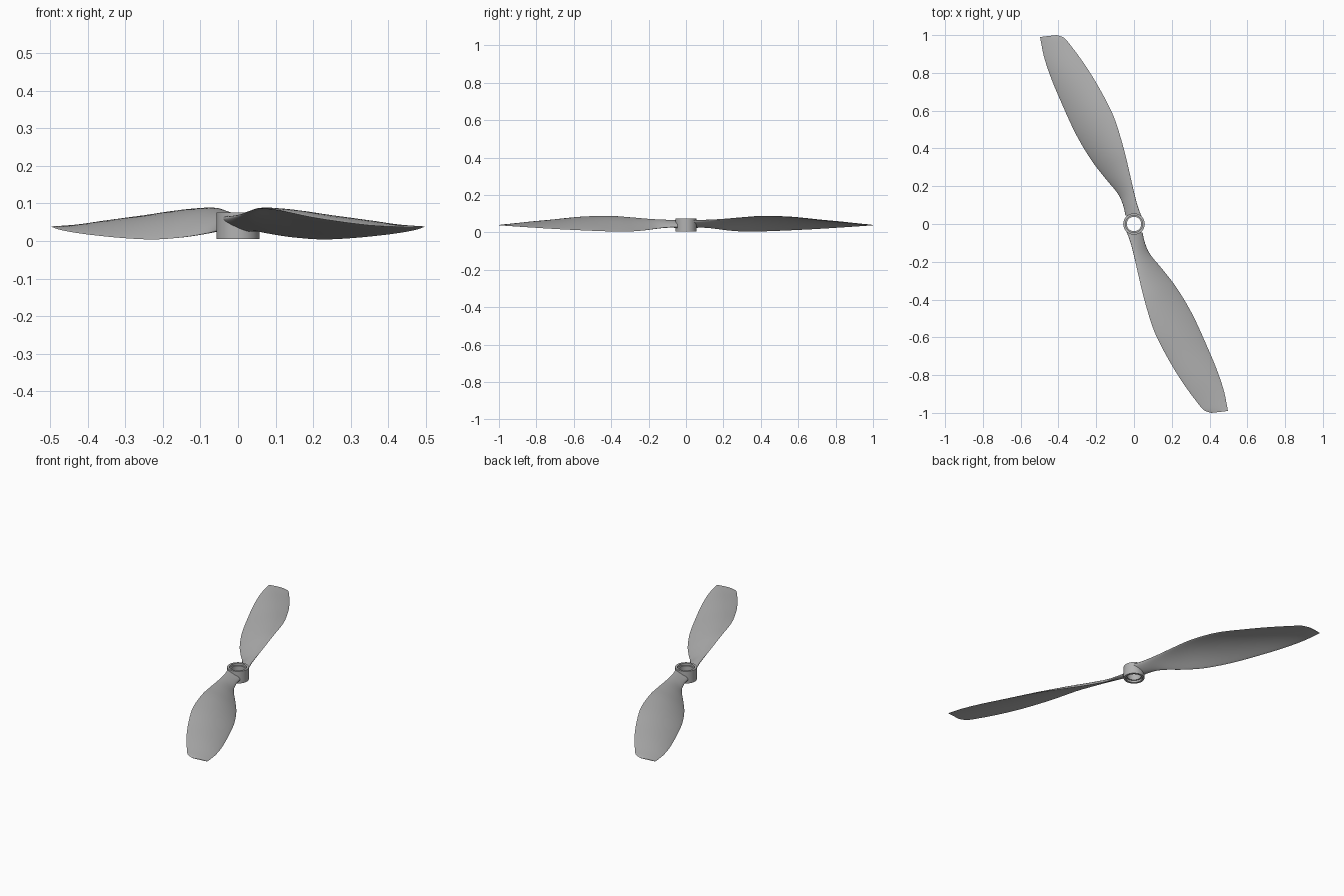
import bpy
import bmesh
import math
from mathutils import Vector

cube = bpy.data.objects.get("Cube")
if cube:
    bpy.data.objects.remove(cube, do_unlink=True)

grey = bpy.data.materials.new("plain grey")
grey.use_nodes = True
colour = (0.45, 0.45, 0.45, 1.0)
grey.diffuse_color = colour
grey.node_tree.nodes["Principled BSDF"].inputs["Base Color"].default_value = colour


def finish(name, bm, angle):
    """Turn a bmesh into a smooth shaded object."""
    bmesh.ops.recalc_face_normals(bm, faces=bm.faces[:])
    mesh = bpy.data.meshes.new(name)
    bm.to_mesh(mesh)
    bm.free()
    mesh.materials.append(grey)
    obj = bpy.data.objects.new(name, mesh)
    bpy.context.collection.objects.link(obj)
    bpy.ops.object.select_all(action="DESELECT")
    obj.select_set(True)
    bpy.context.view_layer.objects.active = obj
    bpy.ops.object.shade_smooth_by_angle(angle=math.radians(angle))
    return obj


def bridge(bm, rings):
    """Join consecutive closed rings of vertices with quads."""
    for first, second in zip(rings, rings[1:]):
        count = len(first)
        for i in range(count):
            j = (i + 1) % count
            bm.faces.new((first[i], first[j], second[j], second[i]))


def spline(a, b, c, d, t):
    """Catmull-Rom interpolation between b and c."""
    return 0.5 * (2 * b + (c - a) * t + (2 * a - 5 * b + 4 * c - d) * t * t
                  + (3 * b - a - 3 * c + d) * t ** 3)


# Blade stations from root to tip: low edge, high edge, (camber, thickness)
stations = [
    ((.045, -.045, .03), (-.04, -.04, .06), (0, .028)),
    ((.058, -.1, .028), (-.018, -.1, .063), (.002, .024)),
    ((.085, -.16, .02), (.005, -.19, .069), (.006, .018)),
    ((.153, -.243, .009), (.03, -.3, .079), (.012, .014)),
    ((.227, -.34, .004), (.06, -.42, .087), (.017, .012)),
    ((.31, -.48, .008), (.11, -.575, .081), (.019, .011)),
    ((.39, -.655, .016), (.19, -.73, .064), (.017, .009)),
    ((.44, -.775, .023), (.265, -.85, .052), (.013, .008)),
    ((.475, -.88, .03), (.335, -.945, .043), (.007, .006)),
    ((.49, -.95, .035), (.37, -.985, .04), (.003, .005)),
    ((.497, -.99, .038), (.41, -1, .038), (.001, .003)),
]


def smooth_stations(steps=5):
    rows = [[Vector(part) for part in row] for row in stations]
    last = len(rows) - 1
    for i in range(last):
        near = [rows[max(i - 1, 0)], rows[i], rows[i + 1], rows[min(i + 2, last)]]
        for k in range(steps):
            yield [spline(*parts, k / steps) for parts in zip(*near)]
    yield rows[last]


def section(low, high, shape, sides=28):
    """Cambered lens-shaped cross-section between the two blade edges."""
    points = []
    for i in range(sides):
        turn = 2 * math.pi * i / sides
        t = (1 - math.cos(turn)) / 2
        point = high.lerp(low, t)
        point.z += shape[0] * 4 * t * (1 - t) + shape[1] / 2 * math.sin(turn)
        points.append(point)
    return points


def make_blade(name, half_turn):
    bm = bmesh.new()
    rings = [[bm.verts.new(p) for p in section(*row)] for row in smooth_stations()]
    bridge(bm, rings)
    bm.faces.new(rings[0])
    bm.faces.new(rings[-1])
    if half_turn:
        for v in bm.verts:
            v.co.x, v.co.y = -v.co.x, -v.co.y
    return finish(name, bm, 60)


make_blade("front_blade", False)
make_blade("back_blade", True)

# Hub: turned ring with a through bore and a shallow recess at each end
outer, recess, bore = .057, .045, .038
profile = [(outer, .005), (outer, .075), (recess, .075), (recess, .063),
           (bore, .063), (bore, .017), (recess, .017), (recess, .005)]
segments = 48
bm = bmesh.new()
rings = []
for radius, z in profile + profile[:1]:
    if len(rings) == len(profile):
        rings.append(rings[0])
        break
    rings.append([bm.verts.new((radius * math.cos(2 * math.pi * i / segments),
                                radius * math.sin(2 * math.pi * i / segments), z))
                  for i in range(segments)])
bridge(bm, rings)
finish("hub", bm, 35)
